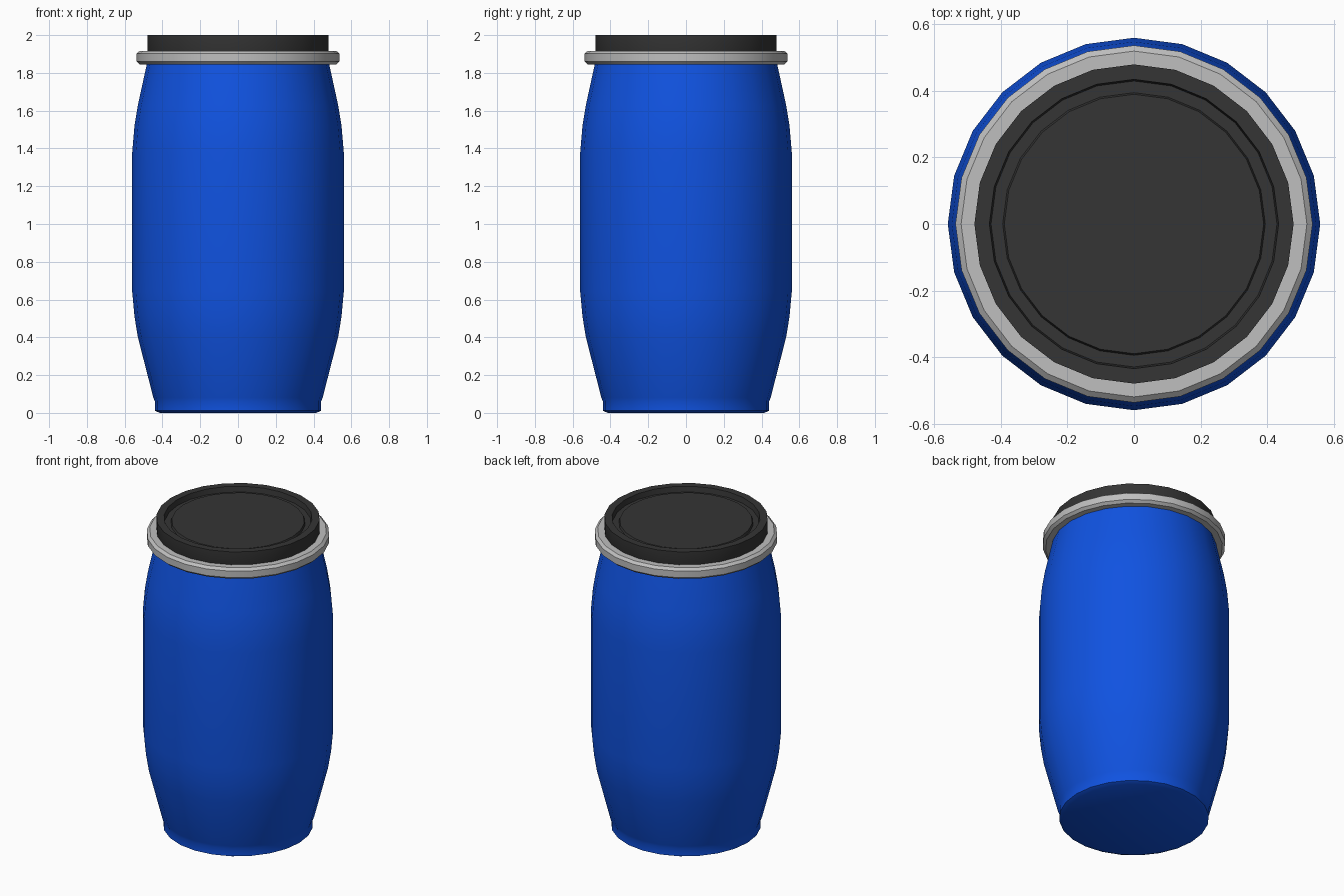
import bpy, bmesh, math

if "Cube" in bpy.data.objects:
    bpy.data.objects.remove(bpy.data.objects["Cube"])

SIDES = 24


def material(name, rgb):
    m = bpy.data.materials.new(name)
    m.diffuse_color = (*rgb, 1)
    m.use_nodes = True
    m.node_tree.nodes["Principled BSDF"].inputs["Base Color"].default_value = m.diffuse_color
    return m


def lathe(name, profile, mat, closed=False):
    """Spin (radius, z) points around z; open profiles get flat end caps."""
    bm = bmesh.new()
    rings = [[bm.verts.new((r * math.cos(2 * math.pi * i / SIDES),
                            r * math.sin(2 * math.pi * i / SIDES), z))
              for i in range(SIDES)] for r, z in profile]
    pairs = list(zip(rings, rings[1:]))
    if closed:
        pairs.append((rings[-1], rings[0]))
    else:
        bm.faces.new(rings[0][::-1])
        bm.faces.new(rings[-1])
    for a, b in pairs:
        for i in range(SIDES):
            j = (i + 1) % SIDES
            bm.faces.new((a[i], a[j], b[j], b[i]))
    bmesh.ops.recalc_face_normals(bm, faces=bm.faces)
    me = bpy.data.meshes.new(name)
    bm.to_mesh(me)
    bm.free()
    me.materials.append(mat)
    ob = bpy.data.objects.new(name, me)
    bpy.context.collection.objects.link(ob)
    bpy.ops.object.select_all(action='DESELECT')
    ob.select_set(True)
    bpy.context.view_layer.objects.active = ob
    bpy.ops.object.shade_smooth_by_angle(angle=math.radians(30))
    return ob


blue = material("blue plastic", (0.005, 0.085, 0.75))
grey = material("clamp metal", (0.52, 0.52, 0.52))
black = material("lid black", (0.035, 0.035, 0.035))

# Barrel body with a small foot and bulging sides
lathe("barrel_body", [
    (0.415, 0.0), (0.44, 0.012), (0.44, 0.06), (0.448, 0.08), (0.53, 0.40),
    (0.548, 0.51), (0.56, 0.64), (0.56, 1.38), (0.548, 1.52), (0.53, 1.63),
    (0.484, 1.84), (0.475, 1.88)], blue)

# Clamp ring around the neck
lathe("clamp_ring", [
    (0.46, 1.845), (0.52, 1.845), (0.537, 1.86), (0.537, 1.902),
    (0.52, 1.917), (0.46, 1.917)], grey, closed=True)

# Lid with raised rim and recessed panel
lathe("lid", [
    (0.47, 1.86), (0.48, 1.88), (0.48, 2.0), (0.435, 2.0),
    (0.43, 1.965), (0.395, 1.965), (0.39, 1.98)], black)
